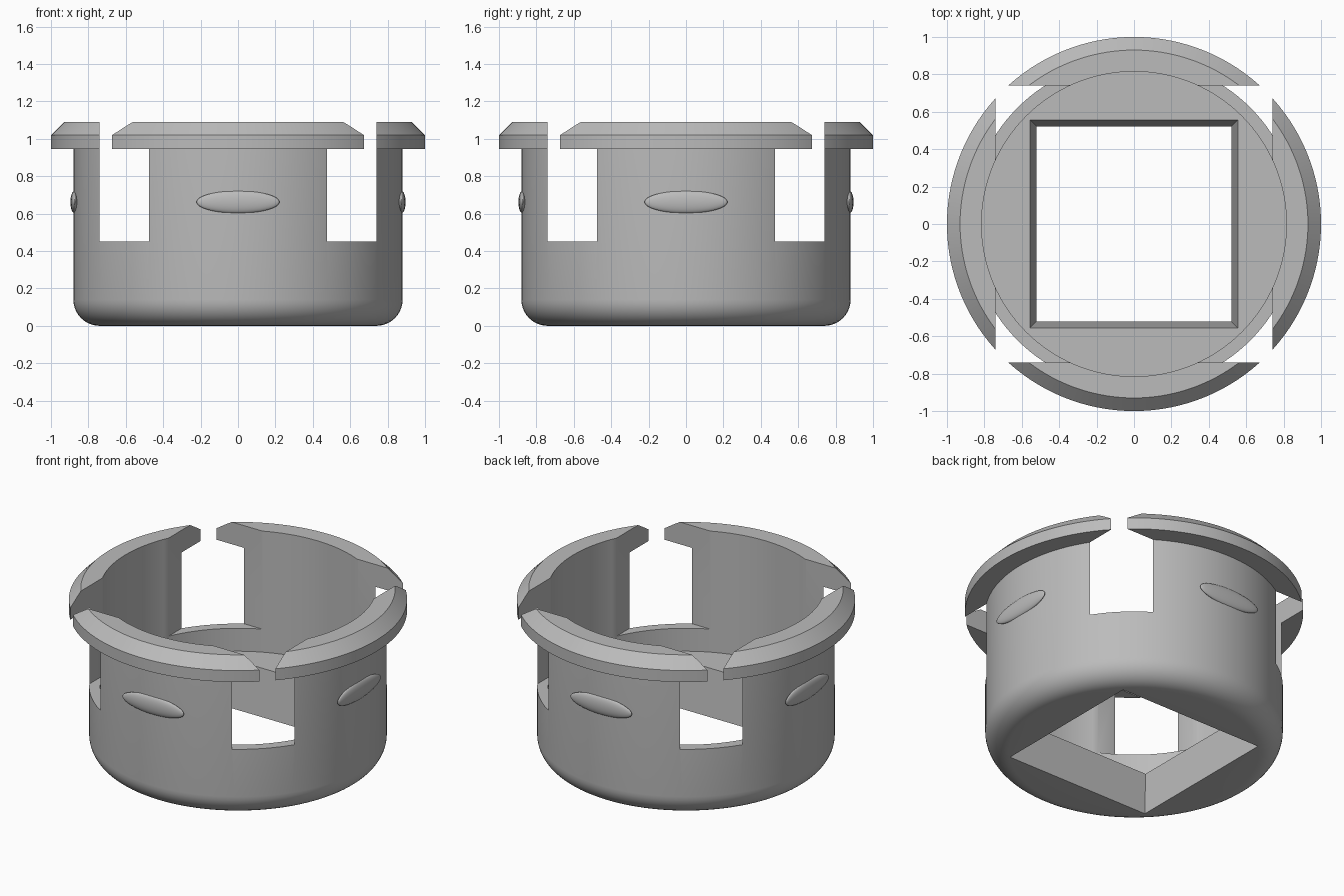
import bpy, bmesh, math
from mathutils import Matrix, Vector

cube = bpy.data.objects.get("Cube")
if cube:
    bpy.data.objects.remove(cube, do_unlink=True)

grey = bpy.data.materials.new("plain grey")
grey.use_nodes = True
COLOUR = (0.5, 0.5, 0.5, 1)
grey.diffuse_color = COLOUR
grey.node_tree.nodes["Principled BSDF"].inputs["Base Color"].default_value = COLOUR


def make_object(name, bm):
    bmesh.ops.recalc_face_normals(bm, faces=bm.faces)
    mesh = bpy.data.meshes.new(name)
    bm.to_mesh(mesh)
    bm.free()
    mesh.materials.append(grey)
    obj = bpy.data.objects.new(name, mesh)
    bpy.context.collection.objects.link(obj)
    return obj


def activate(obj):
    bpy.ops.object.select_all(action='DESELECT')
    obj.select_set(True)
    bpy.context.view_layer.objects.active = obj


def lathe(name, profile, steps=128):
    """Revolve a (radius, height) profile that starts and ends on the axis."""
    bm = bmesh.new()
    verts = [bm.verts.new((r, 0, z)) for r, z in profile]
    edges = [bm.edges.new(pair) for pair in zip(verts, verts[1:])]
    bmesh.ops.spin(bm, geom=verts + edges, cent=(0, 0, 0), axis=(0, 0, 1),
                   angle=math.tau, steps=steps)
    bmesh.ops.remove_doubles(bm, verts=bm.verts, dist=0.0001)
    return make_object(name, bm)


def square_cutter(name, z0, half0, z1, half1):
    """Square block whose half width may change between its two ends."""
    bm = bmesh.new()
    bmesh.ops.create_cube(bm, size=2)
    for v in bm.verts:
        z, half = (z1, half1) if v.co.z > 0 else (z0, half0)
        v.co = Vector((v.co.x * half, v.co.y * half, z))
    obj = make_object(name, bm)
    obj.hide_render = True
    return obj


def cut(target, cutter):
    mod = target.modifiers.new("cut", 'BOOLEAN')
    mod.operation = 'DIFFERENCE'
    mod.solver = 'EXACT'
    mod.object = cutter
    activate(target)
    bpy.ops.object.modifier_apply(modifier=mod.name)
    bpy.data.objects.remove(cutter, do_unlink=True)


# Cup with rounded base, flanged rim and thick floor
OUTER, INNER, FILLET, FLOOR = 0.88, 0.815, 0.14, 0.30
fillet = []
for i in range(11):
    a = math.radians(90) * i / 10
    fillet.append((OUTER - FILLET + FILLET * math.sin(a),
                   FILLET - FILLET * math.cos(a)))
cup = lathe("cup_body", [(0, 0)] + fillet + [
    (OUTER, 0.945), (1.0, 0.945), (1.0, 1.02), (0.93, 1.09),
    (INNER, 1.09), (INNER, FLOOR), (0, FLOOR)])

# Four corner notches, all left by one square block
cut(cup, square_cutter("notch_cutter", 0.45, 0.74, 1.4, 0.74))

# Square floor opening, widening upward
taper = (0.555 - 0.52) / FLOOR
cut(cup, square_cutter("opening_cutter", -0.1, 0.52 - 0.1 * taper,
                       0.4, 0.52 + 0.4 * taper))
activate(cup)
bpy.ops.object.shade_smooth_by_angle(angle=math.radians(30))

# Raised grip bumps on the four sides
for side, turn in (("front", 0), ("right", 90), ("back", 180), ("left", 270)):
    bm = bmesh.new()
    bmesh.ops.create_uvsphere(bm, u_segments=40, v_segments=20, radius=1)
    shape = (Matrix.Rotation(math.radians(turn), 4, 'Z')
             @ Matrix.Translation((0, -0.874, 0.662))
             @ Matrix.Diagonal((0.222, 0.022, 0.06, 1)))
    bmesh.ops.transform(bm, matrix=shape, verts=bm.verts)
    bump = make_object(side + "_bump", bm)
    activate(bump)
    bpy.ops.object.shade_smooth()
